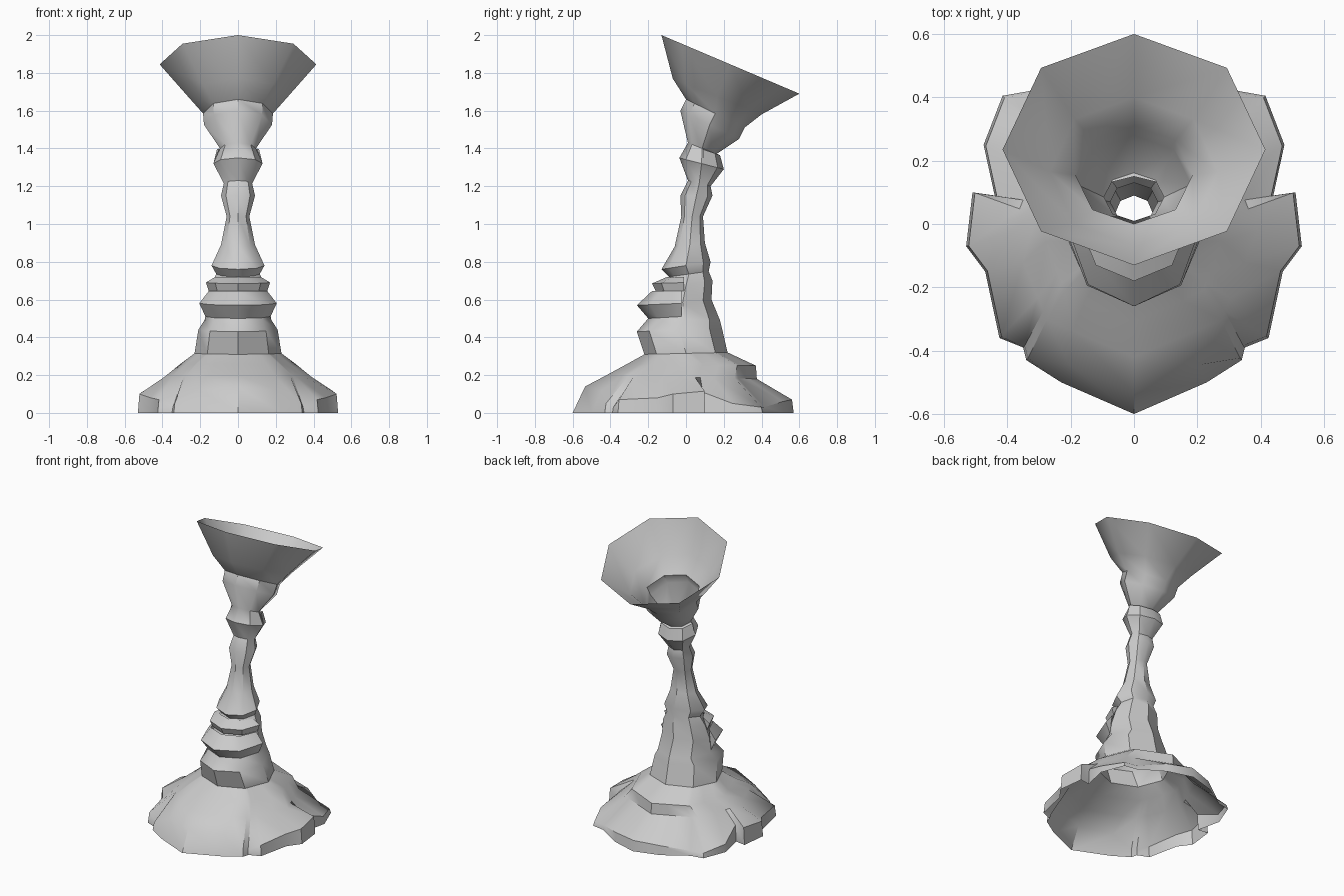
import bpy, bmesh, math

if "Cube" in bpy.data.objects:
    bpy.data.objects.remove(bpy.data.objects["Cube"])

grey = bpy.data.materials.new("plain grey")
grey.use_nodes = True
grey.diffuse_color = (0.6, 0.6, 0.6, 1)
shader = grey.node_tree.nodes["Principled BSDF"]
shader.inputs["Base Color"].default_value = (0.6, 0.6, 0.6, 1)
shader.inputs["Roughness"].default_value = 0.8


def corner(k):
    a = math.radians(45 * k - 90)
    return math.cos(a), math.sin(a)


def octagon(t):
    """Point on a unit octagon; t counts corners from the front."""
    k = math.floor(t)
    (ax, ay), (bx, by) = corner(k), corner(k + 1)
    f = t - k
    return ax + (bx - ax) * f, ay + (by - ay) * f


def ring(params, yf, zf, yb, zb, hx):
    """Tilted octagonal ring from its front point, back point and half width."""
    pts = []
    for t in params:
        x, y = octagon(t)
        f = (y + 1) / 2
        pts.append((x * hx, yf + (yb - yf) * f, zf + (zb - zf) * f))
    return pts


def mirrored(half):
    return half + [(-x, y, z) for x, y, z in half[-2:0:-1]]


def loft(name, rings, closed_round, solid=False):
    bm = bmesh.new()
    rows = [[bm.verts.new(p) for p in r] for r in rings]
    n = len(rows[0])
    pairs = list(zip(rows, rows[1:]))
    if solid:
        pairs.append((rows[-1], rows[0]))
    for up, low in pairs:
        for i in range(n if closed_round else n - 1):
            j = (i + 1) % n
            bm.faces.new((up[i], low[i], low[j], up[j]))
    if solid:
        bm.faces.new([r[0] for r in rows])
        bm.faces.new([r[-1] for r in rows])
        bmesh.ops.recalc_face_normals(bm, faces=bm.faces)
    mesh = bpy.data.meshes.new(name)
    bm.to_mesh(mesh)
    bm.free()
    mesh.materials.append(grey)
    obj = bpy.data.objects.new(name, mesh)
    bpy.context.collection.objects.link(obj)
    bpy.ops.object.select_all(action="DESELECT")
    obj.select_set(True)
    bpy.context.view_layer.objects.active = obj
    bpy.ops.object.shade_smooth_by_angle(angle=math.radians(40))
    return obj


def collar(name, mid, profile):
    """Half ring hugging the stem; profile rows: tip y, tip z, side z, half width."""
    rings = [ring(range(-2, 3), y, z, 2 * mid - y, 2 * zs - z, hx)
             for y, z, zs, hx in profile]
    loft(name, rings, False, solid=True)


# Bowl and stem, top to bottom: front y, front z, back y, back z, half width
stem = [
    (-.13, 2.0, .6, 1.69, .415),
    (-.07, 1.77, .4, 1.58, .265),
    (0, 1.66, .31, 1.51, .185),
    (-.03, 1.6, .28, 1.45, .18),
    (.01, 1.43, .16, 1.37, .095),
    (-.035, 1.35, .2, 1.29, .13),
    (.01, 1.23, .13, 1.2, .075),
    (-.03, 1.15, .14, 1.15, .09),
    (-.025, 1.04, .09, 1.04, .06),
    (-.06, .88, .1, .9, .09),
    (-.13, .76, .13, .8, .14),
    (-.09, .72, .12, .75, .115),
    (-.14, .65, .14, .7, .145),
    (-.17, .57, .135, .6, .165),
    (-.2, .5, .18, .49, .175),
    (-.26, .43, .19, .45, .21),
    (-.22, .31, .22, .32, .23),
]
loft("bowl_and_stem", [ring(range(8), *r) for r in stem], True)

# Spreading foot with a broken, uneven outline: octagon parameter, x, y, lip height
outline = [
    (0, 0, -.6, .14), (.7, .23, -.5, .12), (1, .34, -.43, .05),
    (1.1, .35, -.39, .03), (1.25, .425, -.36, .07), (1.65, .47, -.15, .08),
    (2, .53, -.07, .1), (2.25, .51, .1, .115), (2.35, .44, .09, .11),
    (2.6, .475, .25, .05), (3, .415, .405, .03), (3.15, .33, .42, .03),
    (3.6, .17, .52, .06), (4, 0, .57, .07),
]
half = [o[0] for o in outline]
params = half + [8 - t for t in half[-2:0:-1]]
ground = mirrored([(x, y, 0) for t, x, y, h in outline])
lip = []
for t, x, y, h in outline:
    inward = .89 if t < 1 else .985
    lip.append((x * inward, y * inward, h))
foot = [stem[-1], (-.31, .26, .37, .25, .31), (-.42, .2, .375, .18, .39)]
loft("foot", [ring(params, *r) for r in foot] + [mirrored(lip), ground], True)

# Half collars on the stem
collar("upper_front_collar", -.01,
       [(-.1, .72, .72, .12), (-.18, .685, .69, .17), (-.16, .645, .645, .155)])
collar("lower_front_collar", -.025,
       [(-.18, .645, .645, .155), (-.26, .57, .58, .205), (-.2, .5, .51, .172)])
collar("back_neck_collar", .09,
       [(.15, 1.375, 1.4, .1), (.18, 1.365, 1.395, .112), (.2, 1.29, 1.32, .13)])
